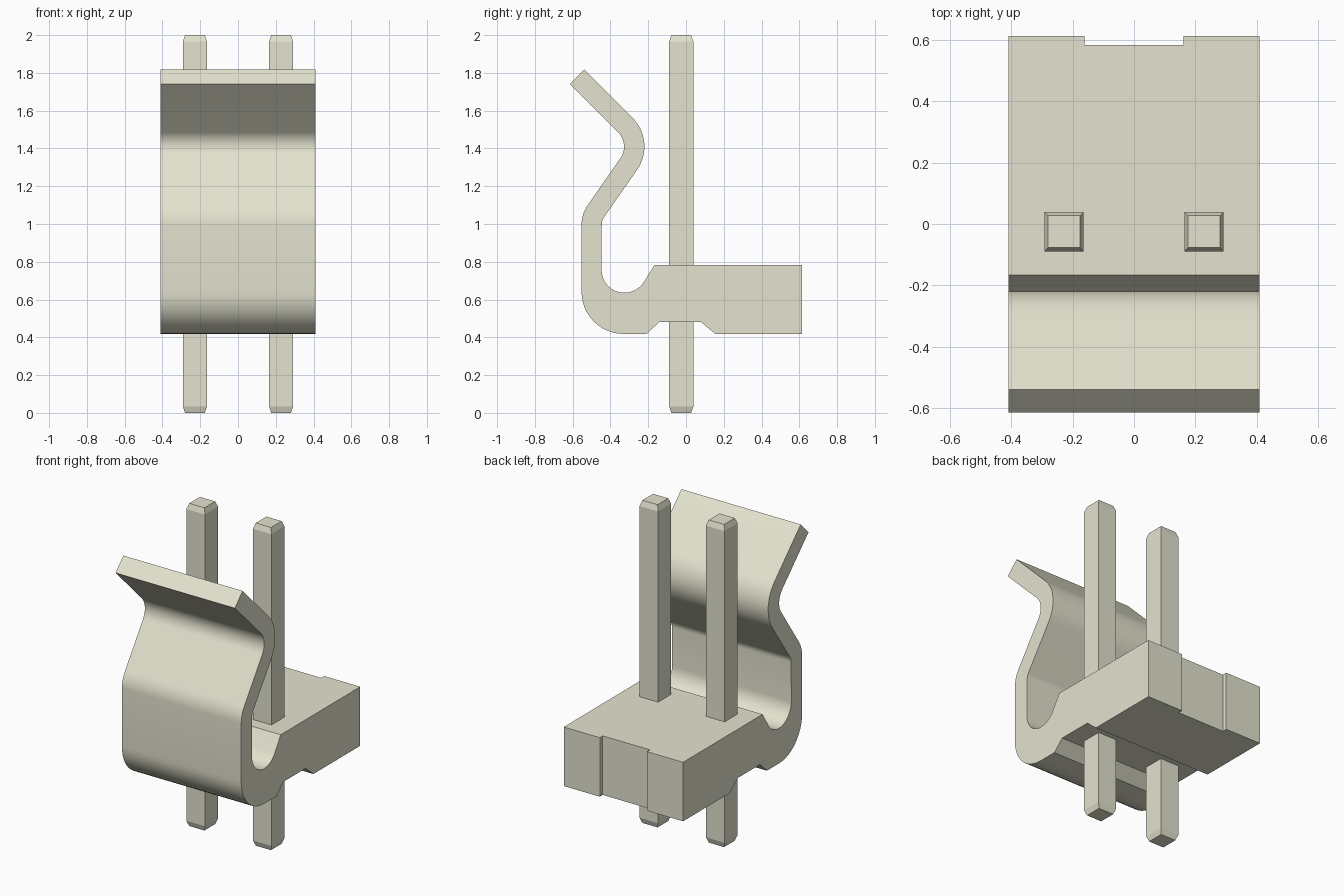
import bpy, bmesh, math

cube = bpy.data.objects.get("Cube")
if cube:
    bpy.data.objects.remove(cube, do_unlink=True)

ivory = bpy.data.materials.new("warm ivory")
ivory.use_nodes = True
COLOUR = (0.778, 0.770, 0.626, 1)
ivory.diffuse_color = COLOUR
ivory.node_tree.nodes["Principled BSDF"].inputs["Base Color"].default_value = COLOUR


def finish(bm, name):
    """Turn a bmesh into a named, coloured object."""
    bmesh.ops.recalc_face_normals(bm, faces=bm.faces)
    me = bpy.data.meshes.new(name)
    bm.to_mesh(me)
    bm.free()
    me.materials.append(ivory)
    ob = bpy.data.objects.new(name, me)
    bpy.context.collection.objects.link(ob)
    return ob


def arc(cy, cz, r, a0, a1, n=12):
    """Points on a circular arc in the y-z plane, angles in degrees."""
    angles = [math.radians(a0 + (a1 - a0) * i / n) for i in range(n + 1)]
    return [(cy + r * math.cos(a), cz + r * math.sin(a)) for a in angles]


def extrude_x(points, half, name):
    """Extrude a closed y-z profile symmetrically along x."""
    bm = bmesh.new()
    face = bm.faces.new([bm.verts.new((-half, y, z)) for y, z in points])
    new = bmesh.ops.extrude_face_region(bm, geom=[face])["geom"]
    bmesh.ops.translate(bm, vec=(2 * half, 0, 0),
                        verts=[v for v in new if isinstance(v, bmesh.types.BMVert)])
    return finish(bm, name)


# Housing: block, underside channel and springy locking arm in one profile
profile = [(0.613, 0.418), (0.155, 0.418), (0.078, 0.482), (-0.14, 0.482), (-0.209, 0.418)]
profile += arc(-0.33, 0.641, 0.223, 270, 180)       # outer foot bend
profile += arc(-0.376, 0.997, 0.177, 180, 145, 6)   # outer lean
profile += arc(-0.435, 1.41, 0.107, -35, 45)        # hook, front side
profile += [(-0.615, 1.74), (-0.539, 1.818)]        # arm tip
profile += arc(-0.435, 1.41, 0.215, 45, -35)        # hook, back side
profile += arc(-0.376, 0.997, 0.07, 145, 180, 6)    # inner lean
profile += arc(-0.326, 0.757, 0.121, 180, 328, 16)  # inner foot bend
profile += [(-0.166, 0.784), (0.613, 0.784)]
housing = extrude_x(profile, 0.409, "housing_with_locking_arm")

# Shallow recess down the back wall
cutter = extrude_x([(0.584, 0.3), (0.7, 0.3), (0.7, 0.9), (0.584, 0.9)], 0.162, "recess_cutter")
cutter.hide_render = True
cut = housing.modifiers.new("recess", "BOOLEAN")
cut.operation = "DIFFERENCE"
cut.solver = "EXACT"
cut.object = cutter
bpy.context.view_layer.update()
housing.data = bpy.data.meshes.new_from_object(
    housing.evaluated_get(bpy.context.evaluated_depsgraph_get()))
housing.modifiers.clear()
bpy.data.objects.remove(cutter, do_unlink=True)

bpy.ops.object.select_all(action="DESELECT")
housing.select_set(True)
bpy.context.view_layer.objects.active = housing
bpy.ops.object.shade_smooth_by_angle(angle=math.radians(25))


# Square pins with tapered tips
def pin(name, x, y=-0.025):
    bm = bmesh.new()
    rings = []
    for z, h in ((0, 0.052), (0.034, 0.064), (1.966, 0.064), (2, 0.052)):
        rings.append([bm.verts.new((x + sx * h, y + sy * h, z))
                      for sx, sy in ((-1, -1), (1, -1), (1, 1), (-1, 1))])
    for low, high in zip(rings, rings[1:]):
        for i in range(4):
            j = (i + 1) % 4
            bm.faces.new((low[i], low[j], high[j], high[i]))
    bm.faces.new(rings[0])
    bm.faces.new(rings[-1])
    finish(bm, name)


pin("left_pin", 0.228)
pin("right_pin", -0.228)
